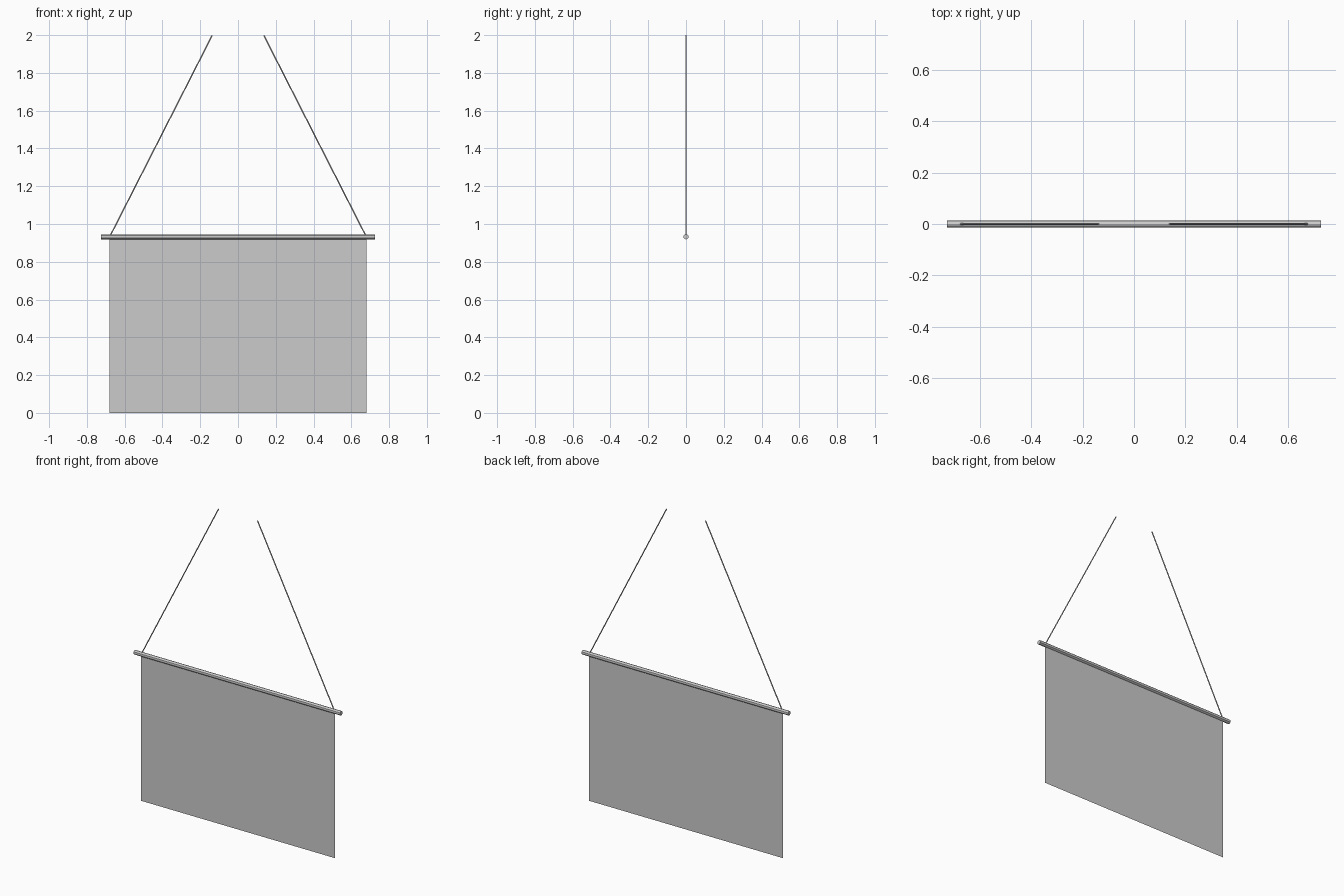
import bpy
from mathutils import Vector

if "Cube" in bpy.data.objects:
    bpy.data.objects.remove(bpy.data.objects["Cube"])


def rod_between(name, a, b, radius, sides):
    a, b = Vector(a), Vector(b)
    d = b - a
    bpy.ops.mesh.primitive_cylinder_add(vertices=sides, radius=radius,
                                        depth=d.length, location=(a + b) / 2)
    ob = bpy.context.object
    ob.name = name
    ob.rotation_euler = d.to_track_quat('Z', 'Y').to_euler()
    bpy.ops.object.shade_smooth_by_angle()
    return ob


HALF_W, ROD_Z, ROD_R = 0.68, 0.932, 0.0135

# Horizontal hanging rod
rod_between("hanging_rod", (-0.726, 0, ROD_Z), (0.726, 0, ROD_Z), ROD_R, 12)

# Two cords leaning inward to the ceiling
for side, label in ((-1, "left"), (1, "right")):
    rod_between(label + "_cord", (side * 0.677, 0, ROD_Z + 0.005),
                (side * 0.137, 0, 1.998), 0.0035, 8)

# Flat cloth sheet, a single vertical plane under the rod
top = ROD_Z - ROD_R
mesh = bpy.data.meshes.new("banner_cloth")
mesh.from_pydata([(-HALF_W, 0, 0), (HALF_W, 0, 0), (HALF_W, 0, top), (-HALF_W, 0, top)],
                 [], [(0, 1, 2, 3)])
cloth = bpy.data.objects.new("banner_cloth", mesh)
bpy.context.collection.objects.link(cloth)
